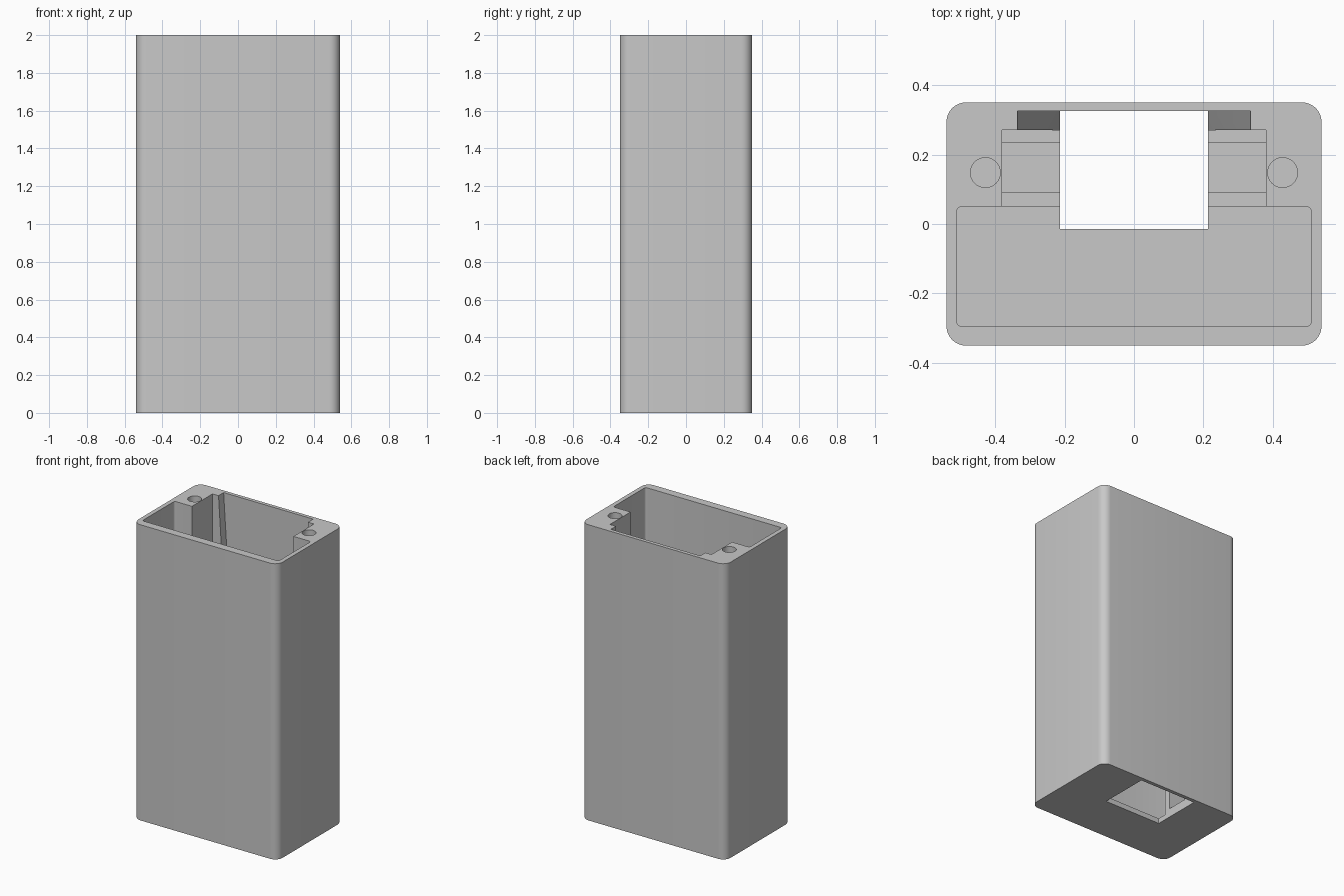
import bpy, bmesh
from math import sin, cos, pi, radians

if "Cube" in bpy.data.objects:
    bpy.data.objects.remove(bpy.data.objects["Cube"], do_unlink=True)

grey = bpy.data.materials.new("light_grey")
grey.use_nodes = True
colour = (0.58, 0.58, 0.58, 1)
grey.diffuse_color = colour
grey.node_tree.nodes["Principled BSDF"].inputs["Base Color"].default_value = colour


def prism(name, points, offset):
    """Extrude a closed loop of 3D points by an offset."""
    bm = bmesh.new()
    face = bm.faces.new([bm.verts.new(p) for p in points])
    moved = bmesh.ops.extrude_face_region(bm, geom=[face])["geom"]
    verts = [v for v in moved if isinstance(v, bmesh.types.BMVert)]
    bmesh.ops.translate(bm, verts=verts, vec=offset)
    bmesh.ops.recalc_face_normals(bm, faces=bm.faces)
    mesh = bpy.data.meshes.new(name)
    bm.to_mesh(mesh)
    bm.free()
    mesh.materials.append(grey)
    obj = bpy.data.objects.new(name, mesh)
    bpy.context.collection.objects.link(obj)
    return obj


def block(name, x0, x1, y0, y1, z0, z1, r=0, steps=8):
    """Upright box with optionally rounded vertical corners."""
    corners = [(x1 - r, y1 - r), (x0 + r, y1 - r), (x0 + r, y0 + r), (x1 - r, y0 + r)]
    points = []
    for i, (cx, cy) in enumerate(corners):
        for k in range(steps + 1 if r else 1):
            a = (i + k / steps) * pi / 2
            points.append((cx + r * cos(a), cy + r * sin(a), z0))
    return prism(name, points, (0, 0, z1 - z0))


def cylinder(name, x, y, r, z0, z1, sides=32):
    ring = [(x + r * cos(2 * pi * k / sides), y + r * sin(2 * pi * k / sides), z0)
            for k in range(sides)]
    return prism(name, ring, (0, 0, z1 - z0))


def cut(body, cutter):
    cutter.hide_render = True
    mod = body.modifiers.new("cut", "BOOLEAN")
    mod.operation = "DIFFERENCE"
    mod.solver = "EXACT"
    mod.object = cutter
    bpy.context.view_layer.objects.active = body
    bpy.ops.object.modifier_apply(modifier=mod.name)
    bpy.data.objects.remove(cutter, do_unlink=True)


TOP, OVER = 2.0, 2.1
housing = block("housing", -0.54, 0.54, -0.35, 0.35, 0, TOP, r=0.056)

# Main front cavity and narrower rear pocket
cut(housing, block("front_cavity", -0.51, 0.51, -0.295, 0.05, 0.035, OVER, r=0.014, steps=4))
cut(housing, block("rear_pocket", -0.38, 0.38, -0.02, 0.27, 0.06, OVER))

# Tapered slot along the back wall
slot = [(-0.335, TOP), (-0.335, OVER), (0.335, OVER), (0.335, TOP), (0.213, 0.06), (-0.213, 0.06)]
cut(housing, prism("tapered_slot", [(x, 0.2, z) for x, z in slot], (0, 0.125, 0)))

# Opening through the floor
cut(housing, block("floor_opening", -0.213, 0.213, -0.015, 0.325, -0.1, 0.3))

# Screw holes in the top rim
for side in (-1, 1):
    cut(housing, cylinder("screw_hole", side * 0.428, 0.148, 0.043, 1.6, OVER))

# Upright ribs on both sides of the floor opening
for label, side in (("left", 1), ("right", -1)):
    for part, y0, y1 in (("front", 0.05, 0.09), ("back", 0.235, 0.27)):
        x0, x1 = sorted((side * 0.213, side * 0.385))
        block(f"{label}_{part}_rib", x0, x1, y0, y1, 0.05, 0.4)

# Smooth rounded corners, keep hard edges
bpy.ops.object.select_all(action="DESELECT")
housing.select_set(True)
bpy.context.view_layer.objects.active = housing
bpy.ops.object.shade_smooth_by_angle(angle=radians(30))
